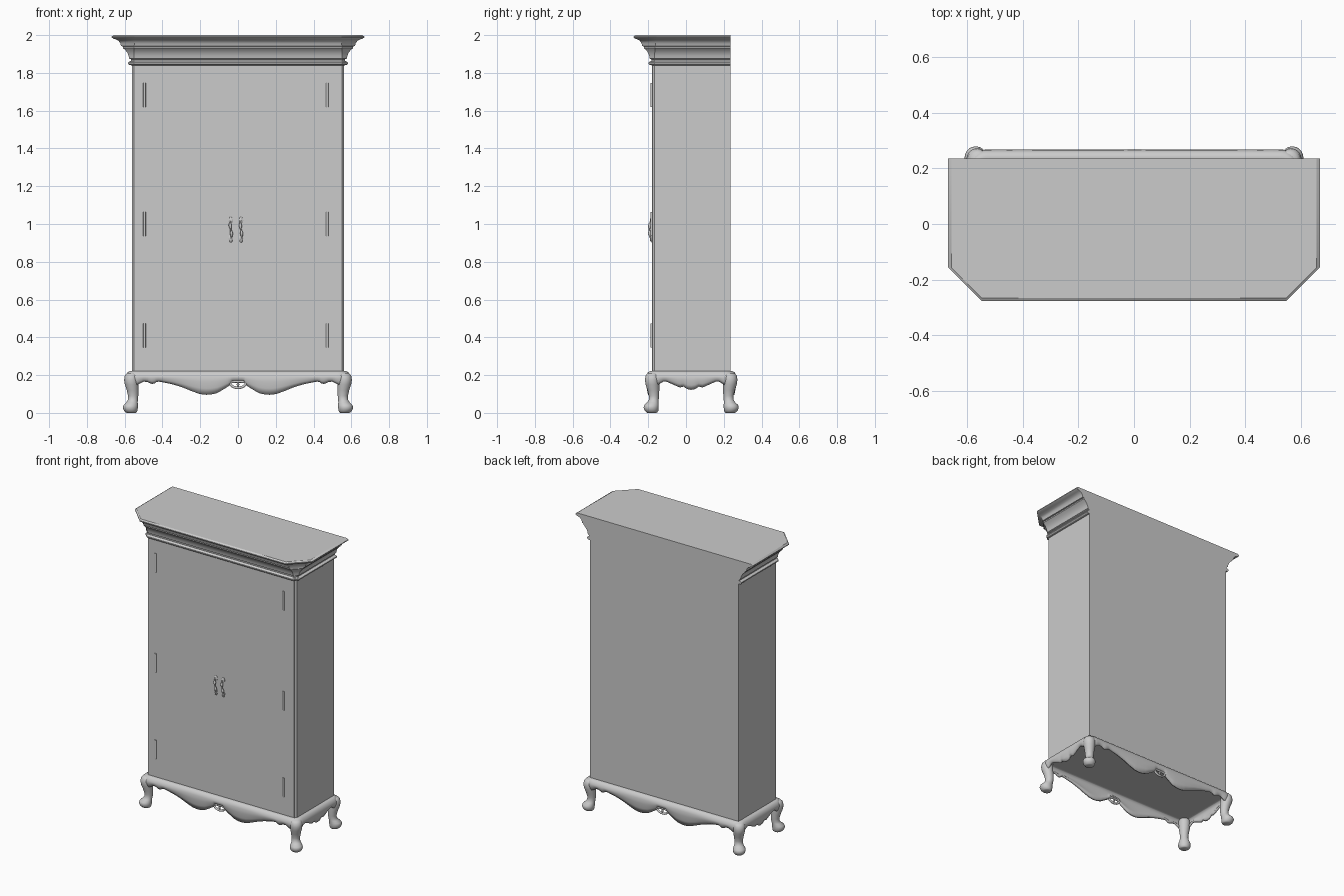
import bpy, bmesh
from math import sin, cos, pi, radians

if "Cube" in bpy.data.objects:
    bpy.data.objects.remove(bpy.data.objects["Cube"])

HX, Y0, Y1 = 0.563, -0.18, 0.235          # body half width, front, back
YC, HY = (Y0 + Y1) / 2, (Y1 - Y0) / 2


def finish(ob, angle=35):
    bpy.ops.object.select_all(action='DESELECT')
    ob.select_set(True)
    bpy.context.view_layer.objects.active = ob
    bpy.ops.object.shade_smooth_by_angle(angle=radians(angle))
    return ob


def loft(name, rings, closed=True, cap=True, angle=35):
    """Skin a list of equal-length point rings."""
    bm = bmesh.new()
    vs = [[bm.verts.new(p) for p in r] for r in rings]
    n = len(rings[0])
    for a, b in zip(vs, vs[1:]):
        for i in range(n if closed else n - 1):
            j = (i + 1) % n
            bm.faces.new((a[i], a[j], b[j], b[i]))
    if cap:
        bm.faces.new(vs[0][::-1])
        bm.faces.new(vs[-1])
    bmesh.ops.recalc_face_normals(bm, faces=bm.faces)
    me = bpy.data.meshes.new(name)
    bm.to_mesh(me)
    bm.free()
    ob = bpy.data.objects.new(name, me)
    bpy.context.collection.objects.link(ob)
    return finish(ob, angle)


def box(name, x0, x1, y0, y1, z0, z1):
    return loft(name, [[(x0, y0, z), (x1, y0, z), (x1, y1, z), (x0, y1, z)] for z in (z0, z1)])


def tube(name, pts, depth, cyclic=False):
    """Round tube through (x, y, z, radius factor) points."""
    cu = bpy.data.curves.new(name, 'CURVE')
    cu.dimensions = '3D'
    cu.bevel_depth = depth
    cu.bevel_resolution = 3
    cu.use_fill_caps = True
    sp = cu.splines.new('POLY')
    sp.points.add(len(pts) - 1)
    for p, (x, y, z, r) in zip(sp.points, pts):
        p.co = (x, y, z, 1)
        p.radius = r
    sp.use_cyclic_u = cyclic
    ob = bpy.data.objects.new(name, cu)
    bpy.context.collection.objects.link(ob)
    bpy.ops.object.select_all(action='DESELECT')
    ob.select_set(True)
    bpy.context.view_layer.objects.active = ob
    bpy.ops.object.convert(target='MESH')
    return finish(bpy.context.object, 60)


def interp(table, t):
    for (a, za), (b, zb) in zip(table, table[1:]):
        if t <= b:
            return za + (zb - za) * (t - a) / (b - a)
    return table[-1][1]


def outline(d, c, z):
    """Cabinet plan offset by d on front and sides, front corners cut by c."""
    x, y = HX + d, Y0 - d * 0.92
    return [(-x, Y1, z), (-x, y + c, z), (-x + c, y, z), (x - c, y, z), (x, y + c, z), (x, Y1, z)]


# Carcass with narrow chamfered front corners
loft('cabinet_body', [outline(-0.001, 0.012, z) for z in (0.205, 1.842)])

# Pair of flush doors
box('left_door', -0.551, -0.0105, -0.181, -0.17, 0.222, 1.84)
box('right_door', -0.0095, 0.551, -0.181, -0.17, 0.222, 1.84)

# Crown moulding: offset and height, corner cut widens upwards
crown = [(0, 1.84), (0.012, 1.842), (0.019, 1.848), (0.019, 1.855), (0.012, 1.861), (0.003, 1.863),
         (0.004, 1.872), (0.013, 1.876), (0.016, 1.89), (0.022, 1.905), (0.033, 1.92), (0.047, 1.932),
         (0.047, 1.94), (0.056, 1.942), (0.06, 1.957), (0.07, 1.97), (0.085, 1.978), (0.097, 1.981),
         (0.106, 1.988), (0.106, 1.993), (0.094, 2.0)]
loft('crown_moulding', [outline(d, 0.012 + d * 1.03, z) for d, z in crown], angle=30)

# Hinges
for side, x in (('left', -0.495), ('right', 0.472)):
    for i, z in enumerate((0.41, 1.0, 1.683)):
        tube(f'{side}_hinge_{i + 1}', [(x, -0.181, z - 0.064, 1), (x, -0.181, z + 0.064, 1)], 0.007)

# Bow handles with turned swellings and small mounting plates
for side, x in (('left', -0.038), ('right', 0.016)):
    bow = []
    for i in range(25):
        t = i / 24
        bow.append((x + 0.004 * sin(2 * pi * t), -0.178 - 0.016 * sin(pi * t) ** 0.6, 0.908 + 0.124 * t,
                    1 + 0.35 * cos(6 * pi * t)))
    tube(side + '_handle', bow, 0.006)
    for part, z in (('lower', 0.925), ('upper', 1.018)):
        ring = lambda r, y: [(x + r * cos(a * pi / 8), y, z + 1.3 * r * sin(a * pi / 8)) for a in range(16)]
        loft(f'{side}_handle_{part}_plate', [ring(0.012, -0.179), ring(0.012, -0.185), ring(0.006, -0.189)])

# Scalloped apron: lower edge height by distance from the middle of each side
front_edge = [(0, 0.172), (0.035, 0.17), (0.045, 0.148), (0.06, 0.138), (0.08, 0.125), (0.11, 0.107),
              (0.14, 0.099), (0.17, 0.097), (0.20, 0.101), (0.24, 0.115), (0.29, 0.136), (0.34, 0.153),
              (0.41, 0.169), (0.43, 0.17), (0.445, 0.158), (0.46, 0.157), (0.475, 0.168), (0.50, 0.17),
              (0.535, 0.15)]
side_edge = [(0, 0.124), (0.02, 0.128), (0.04, 0.142), (0.06, 0.137), (0.08, 0.146), (0.10, 0.156),
             (0.13, 0.17), (0.15, 0.17), (0.178, 0.15)]
R = 0.03
columns = []
for k in range(4):
    a = k * pi / 2
    n, tn = (cos(a), sin(a)), (-sin(a), cos(a))
    D, L, table, steps = (HX, HY - R, side_edge, 36) if k % 2 == 0 else (HY, HX - R, front_edge, 96)
    for i in range(steps + 1):
        t = -L + 2 * L * i / steps
        columns.append((n[0] * D + tn[0] * t, n[1] * D + tn[1] * t, *n, interp(table, abs(t))))
    for j in range(1, 6):
        b = a + j * pi / 12
        columns.append((n[0] * (D - R) + tn[0] * L + R * cos(b),
                        n[1] * (D - R) + tn[1] * L + R * sin(b), cos(b), sin(b), 0.15))


def apron_row(off, z=None, f=0):
    return [(px + nx * off, YC + py + ny * off, z if z else 0.193 + (zb - 0.193) * f)
            for px, py, nx, ny, zb in columns]


rows = [apron_row(-0.02, 0.213), apron_row(0.008, 0.214), apron_row(0.018, 0.209), apron_row(0.025, 0.193),
        apron_row(0.026, f=0.3), apron_row(0.021, f=0.65), apron_row(0.014, f=1)]
apron = loft('scalloped_apron', rows, cap=False, angle=50)
shell = apron.modifiers.new('thickness', 'SOLIDIFY')
shell.thickness = 0.014
shell.offset = 0

# Pierced ornament in the middle of the front and back aprons
for name, y in (('front', Y0 - 0.018), ('back', Y1 + 0.018)):
    loop = [(0.042 * cos(i * pi / 12), y, 0.153 + 0.017 * sin(i * pi / 12) + 0.004 * cos(i * pi / 6), 1)
            for i in range(24)]
    tube(name + '_ornament', loop, 0.007, True)
    tube(name + '_ornament_bead', [(0, y, 0.137, 0.7), (0, y, 0.15, 1.4), (0, y, 0.175, 0.7)], 0.005)

# Cabriole legs: outward shift, height, radius
leg = [(-0.004, 0.212, 0.028), (0, 0.198, 0.036), (0.002, 0.175, 0.038), (0, 0.15, 0.036),
       (-0.005, 0.12, 0.031), (-0.008, 0.09, 0.027), (-0.007, 0.07, 0.026), (-0.002, 0.056, 0.03),
       (0.005, 0.042, 0.038), (0.007, 0.028, 0.04), (0.005, 0.012, 0.036), (0.003, 0.003, 0.029), (0.003, 0, 0.024)]
for fb, sy in (('front', -1), ('back', 1)):
    for lr, sx in (('left', -1), ('right', 1)):
        rings = [[(sx * (0.563 + o) + r * cos(i * pi / 10), YC + sy * (0.205 + o) + r * sin(i * pi / 10), z)
                  for i in range(20)] for o, z, r in leg]
        loft(f'{fb}_{lr}_leg', rings, angle=60)
